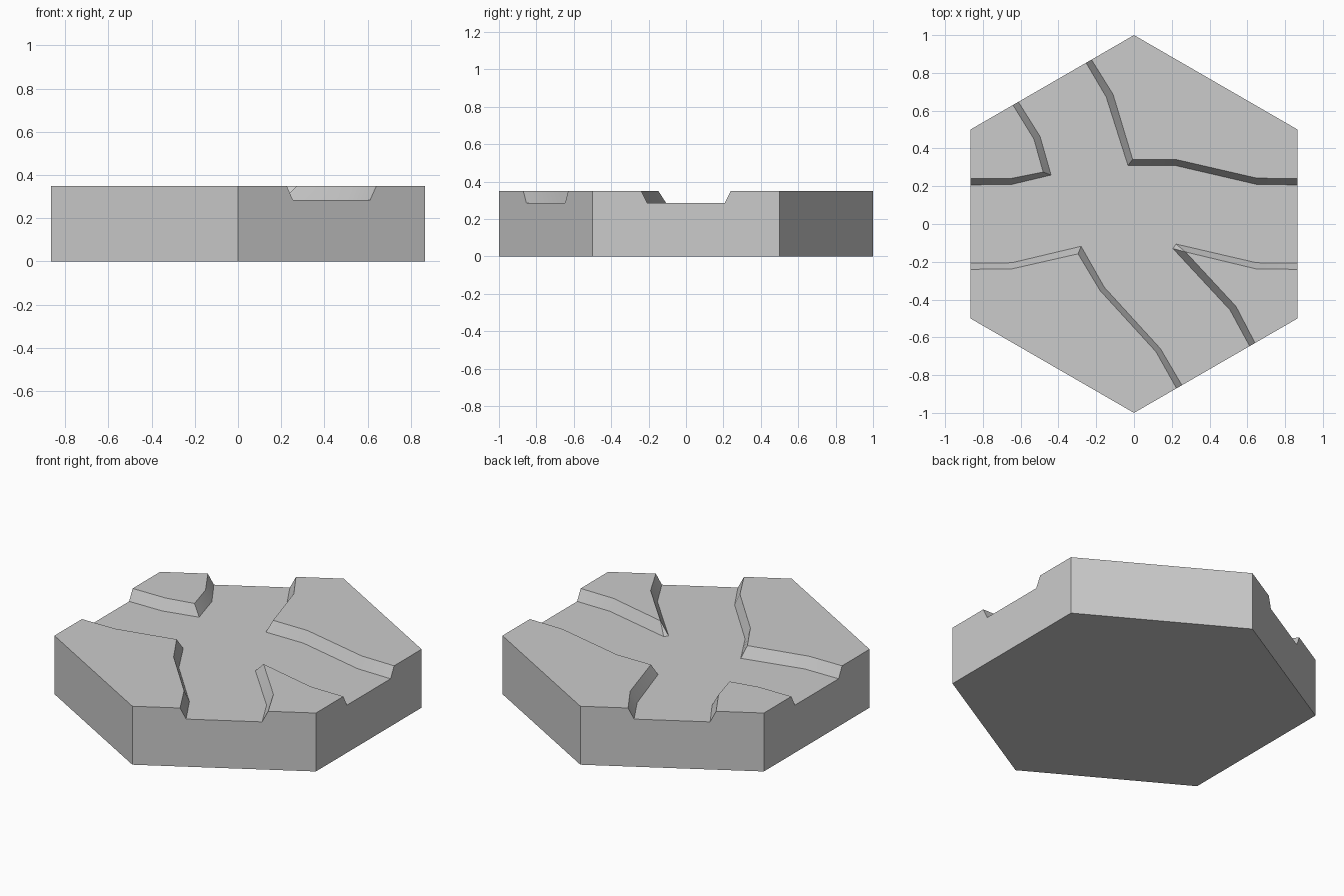
import bpy, bmesh
from math import radians, sin, cos, sqrt

if "Cube" in bpy.data.objects:
    bpy.data.objects.remove(bpy.data.objects["Cube"])

TOP, FLOOR = 0.35, 0.285
APOTHEM = sqrt(3) / 2
RIM, BED = 0.24, 0.207          # half widths of a channel mouth at rim and bed


def corner(i):
    return (cos(radians(30 + 60 * i)), sin(radians(30 + 60 * i)))


def mouth(angle, offset):
    a = radians(angle)
    return (APOTHEM * cos(a) - offset * sin(a), APOTHEM * sin(a) + offset * cos(a))


# Banks, counter-clockwise: start mouth, end mouth, hex corners, rim line, bed line
BANKS = [
    (0, 120, (0, 1),
     [(.65, .243), (.22, .342), (-.007, .342), (-.111, .687)],
     [(.648, .21), (.217, .31), (-.032, .31), (-.147, .672)]),
    (120, 180, (2,),
     [(-.53, .45), (-.481, .275), (-.648, .242)],
     [(-.497, .463), (-.439, .259), (-.646, .21)]),
    (180, 300, (3, 4),
     [(-.648, -.238), (-.296, -.158), (-.18, -.352), (.116, -.676)],
     [(-.646, -.205), (-.28, -.118), (-.157, -.335), (.14, -.66)]),
    (300, 360, (5,),
     [(.54, -.436), (.273, -.148), (.273, -.148), (.648, -.238)],
     [(.508, -.455), (.206, -.13), (.222, -.106), (.648, -.205)]),
]

bm = bmesh.new()
cache = {}


def vert(p, z):
    key = (round(p[0], 4), round(p[1], 4), z)
    if key not in cache:
        cache[key] = bm.verts.new((p[0], p[1], z))
    return cache[key]


def face(verts):
    bm.faces.new(list(dict.fromkeys(verts)))


# Raised banks and their sloping walls
floor, lines = [], []
for start, end, corners, rim, bed in BANKS:
    hi = [vert(p, TOP) for p in [mouth(start, RIM)] + rim + [mouth(end, -RIM)]]
    lo = [vert(p, FLOOR) for p in [mouth(start, BED)] + bed + [mouth(end, -BED)]]
    face([hi[0]] + [vert(corner(i), TOP) for i in corners] + hi[:0:-1])
    for i in range(len(hi) - 1):
        face([lo[i], hi[i], hi[i + 1], lo[i + 1]])
    floor += lo
    lines.append((hi, lo))

# Channel bed and underside
face(floor)
face([vert(corner(i), 0) for i in reversed(range(6))])

# Outer sides, notched where a channel leaves the tile
notches = {bank[2][-1]: k for k, bank in enumerate(BANKS)}
for i in range(6):
    a, b = corner(i), corner((i + 1) % 6)
    notch = []
    if i in notches:
        k = notches[i]
        (hi0, lo0), (hi1, lo1) = lines[k], lines[(k + 1) % 4]
        notch = [hi1[0], lo1[0], lo0[-1], hi0[-1]]
    face([vert(a, 0), vert(b, 0), vert(b, TOP)] + notch + [vert(a, TOP)])

bmesh.ops.recalc_face_normals(bm, faces=bm.faces[:])
bmesh.ops.triangulate(bm, faces=[f for f in bm.faces if len(f.verts) > 4])

mesh = bpy.data.meshes.new("channel_crossing_tile")
bm.to_mesh(mesh)
bm.free()
tile = bpy.data.objects.new("channel_crossing_tile", mesh)
bpy.context.collection.objects.link(tile)
bpy.context.view_layer.objects.active = tile
tile.select_set(True)
bpy.ops.object.shade_smooth_by_angle(angle=radians(30))
